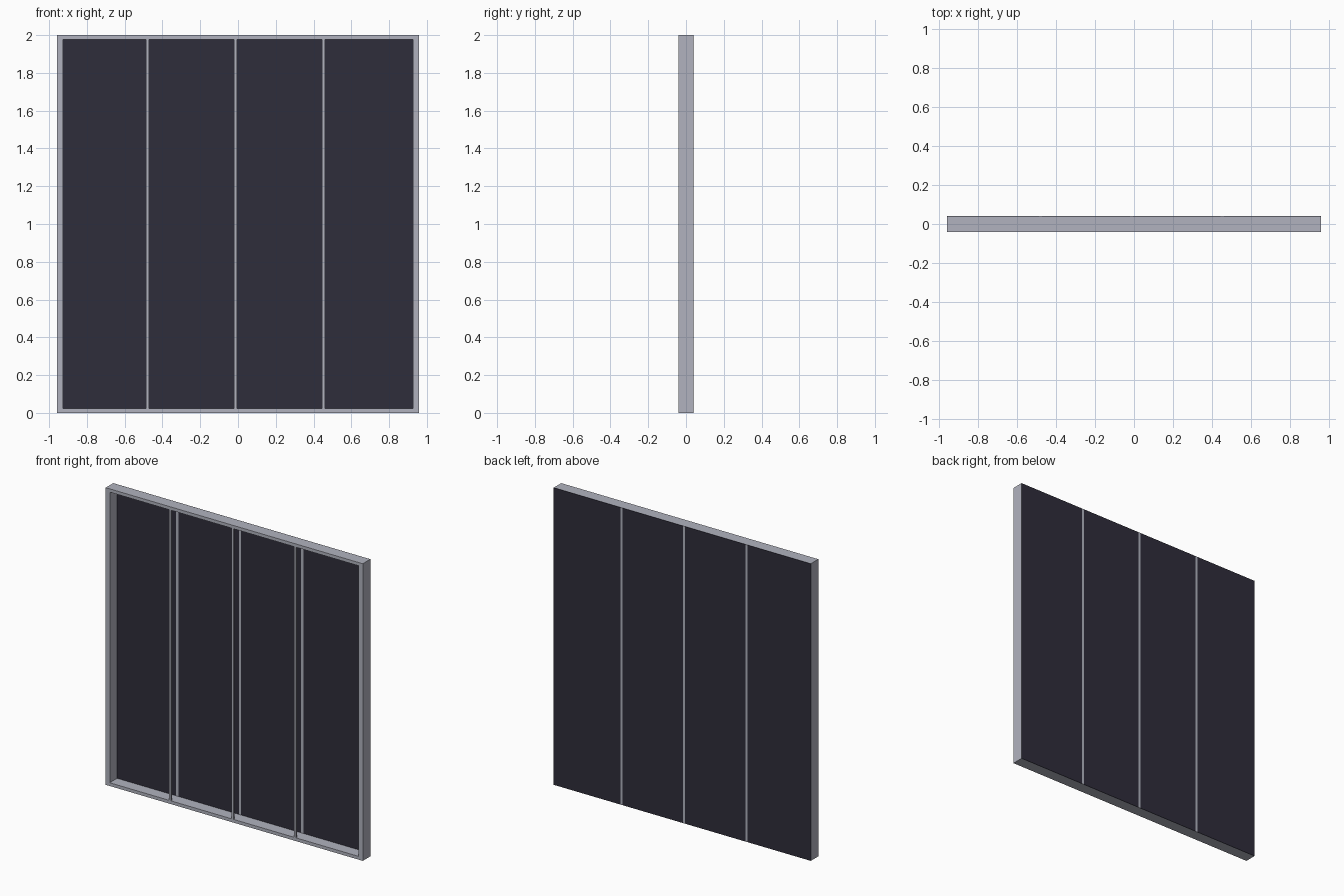
import bpy
import bmesh

cube = bpy.data.objects.get("Cube")
if cube:
    bpy.data.objects.remove(cube, do_unlink=True)


def material(name, colour):
    mat = bpy.data.materials.new(name)
    mat.use_nodes = True
    mat.diffuse_color = colour
    bsdf = next(n for n in mat.node_tree.nodes if n.type == 'BSDF_PRINCIPLED')
    bsdf.inputs["Base Color"].default_value = colour
    return mat


METAL = material("pale_grey_metal", (0.44, 0.45, 0.52, 1))
GLASS = material("dark_glass", (0.028, 0.026, 0.043, 1))


def box(name, x, y, z, mat):
    """Box from (low, high) ranges on each axis."""
    bm = bmesh.new()
    bmesh.ops.create_cube(bm, size=1)
    for v in bm.verts:
        v.co = [r[0] if c < 0 else r[1] for c, r in zip(v.co, (x, y, z))]
    mesh = bpy.data.meshes.new(name)
    bm.to_mesh(mesh)
    bm.free()
    mesh.materials.append(mat)
    obj = bpy.data.objects.new(name, mesh)
    bpy.context.collection.objects.link(obj)
    return obj


HALF_W, HEIGHT = 0.957, 2.0
FRONT, BACK = -0.04, 0.04
SHEET = BACK - 0.002          # front of the thin panes
STILE, RAIL, BAR = 0.03, 0.022, 0.008
INNER = HALF_W - STILE
dividers = (-0.479, -0.013, 0.452)

# Outer frame
depth = (FRONT, SHEET)
box("right_stile", (-HALF_W, -INNER), depth, (0, HEIGHT), METAL)
box("left_stile", (INNER, HALF_W), depth, (0, HEIGHT), METAL)
box("bottom_rail", (-INNER, INNER), depth, (0, RAIL), METAL)
box("top_rail", (-INNER, INNER), depth, (HEIGHT - RAIL, HEIGHT), METAL)

# Thin dividing bars at the front, and strips between the panes at the back
for i, x in enumerate(dividers, 1):
    span = (x - BAR, x + BAR)
    box(f"front_bar_{i}", span, (FRONT, FRONT + 0.012), (RAIL, HEIGHT - RAIL), METAL)
    box(f"back_strip_{i}", span, (SHEET, BACK), (0, HEIGHT), METAL)

# Dark panes covering the whole back
edges = (-HALF_W, *dividers, HALF_W)
for i in range(len(edges) - 1):
    low = edges[i] + (BAR if i else 0)
    high = edges[i + 1] - (BAR if i < len(dividers) else 0)
    box(f"pane_{i + 1}", (low, high), (SHEET, BACK), (0, HEIGHT), GLASS)
